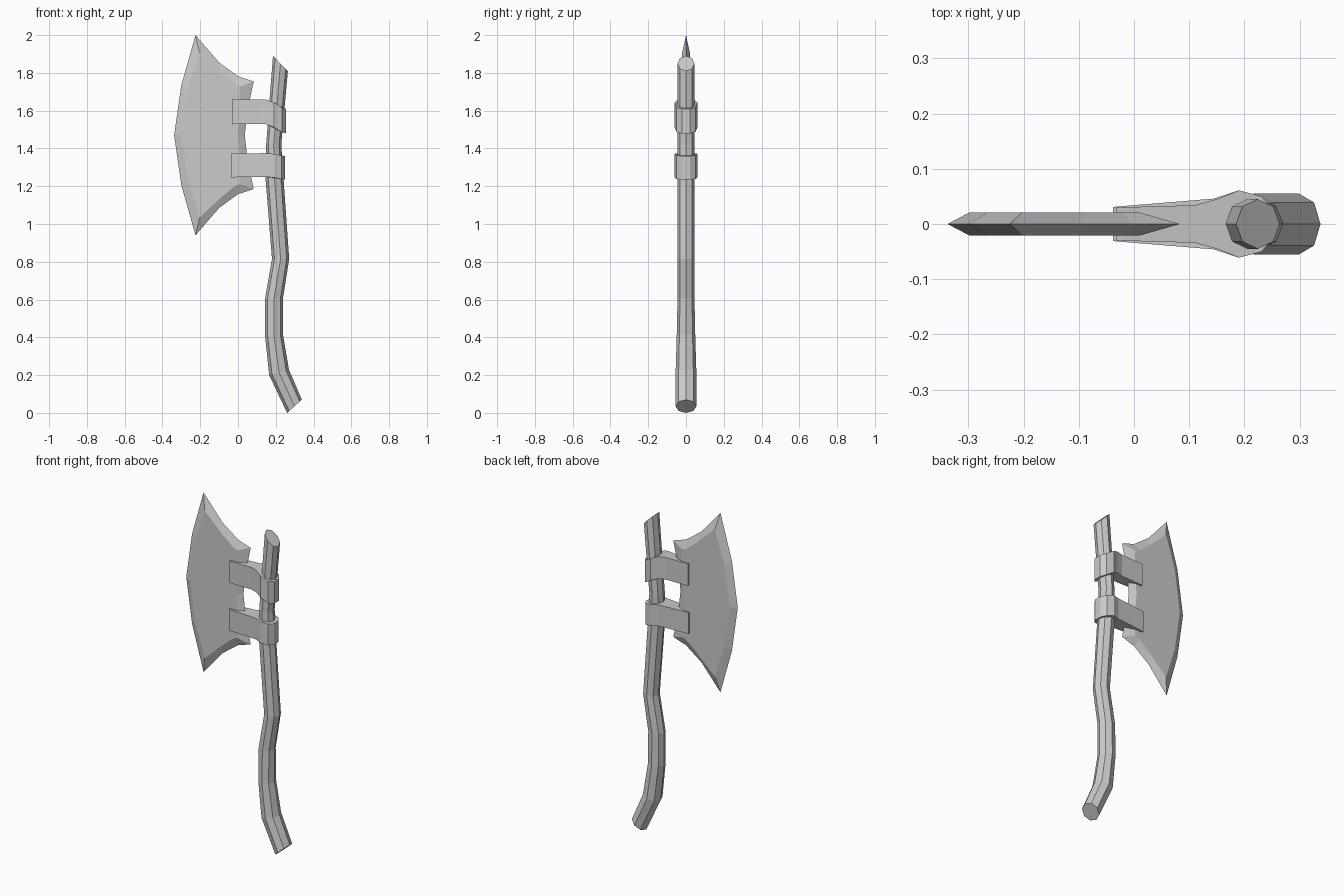
import bpy, bmesh, math

if "Cube" in bpy.data.objects:
    bpy.data.objects.remove(bpy.data.objects["Cube"])


def make_object(name, verts, faces):
    mesh = bpy.data.meshes.new(name)
    mesh.from_pydata(verts, [], faces)
    bm = bmesh.new()
    bm.from_mesh(mesh)
    bmesh.ops.recalc_face_normals(bm, faces=bm.faces)
    bm.to_mesh(mesh)
    bm.free()
    obj = bpy.data.objects.new(name, mesh)
    bpy.context.collection.objects.link(obj)
    return obj


def loft(name, rings):
    """Skin a list of equal-length rings and cap both ends."""
    n = len(rings[0])
    verts = [v for ring in rings for v in ring]
    faces = [list(range(n)), list(range((len(rings) - 1) * n, len(rings) * n))]
    for r in range(len(rings) - 1):
        for i in range(n):
            j = (i + 1) % n
            faces.append((r * n + i, r * n + j, (r + 1) * n + j, (r + 1) * n + i))
    return make_object(name, verts, faces)


# Handle: bent eight-sided stick; left x, left z, right x, right z, half depth
stations = [
    (0.26, 0.0, 0.338, 0.07, 0.055),
    (0.165, 0.20, 0.27, 0.228, 0.055),
    (0.143, 0.41, 0.238, 0.415, 0.049),
    (0.143, 0.605, 0.238, 0.605, 0.045),
    (0.18, 0.815, 0.271, 0.815, 0.045),
    (0.145, 1.25, 0.24, 1.255, 0.045),
    (0.149, 1.42, 0.229, 1.42, 0.045),
    (0.185, 1.89, 0.264, 1.81, 0.045),
]
rings = []
for lx, lz, rx, rz, depth in stations:
    ring = []
    for k in range(8):
        a = k * math.pi / 4
        c = math.cos(a) / 2
        ring.append(((lx + rx) / 2 + (rx - lx) * c, depth * math.sin(a),
                     (lz + rz) / 2 + (rz - lz) * c))
    rings.append(ring)
loft("handle", rings)

# Blade: upper half of sharp outline and of the raised flat, mirrored about MID
MID = 1.47
sharp = [(-0.338, 0), (-0.30, 0.265), (-0.225, 0.53), (-0.10, 0.385),
         (0.0, 0.312), (0.083, 0.285), (0.05, 0.13), (0.036, 0)]
flat = [(-0.298, 0), (-0.265, 0.24), (-0.203, 0.435), (-0.085, 0.325),
        (-0.02, 0.272), (0.01, 0.258), (0.01, 0.12), (0.0, 0)]


def blade_ring(half, y):
    full = half + [(x, -z) for x, z in half[-2:0:-1]]
    return [(x, y, MID + z) for x, z in full]


loft("blade", [blade_ring(flat, -0.021), blade_ring(sharp, 0), blade_ring(flat, 0.021)])


# Straps: solid wraps around the blade back and handle; x, half depth, bottom z
def strap(name, profile, height):
    loop = profile + [(x, -y, z) for x, y, z in reversed(profile)]
    loft(name, [[(x, -y, z + h) for x, y, z in loop] for h in (0, height)])


strap("upper_strap", [(-0.033, 0.030, 1.528), (0.11, 0.034, 1.530), (0.15, 0.045, 1.528),
                      (0.19, 0.061, 1.513), (0.232, 0.050, 1.487), (0.253, 0.022, 1.48)], 0.13)
strap("lower_strap", [(-0.038, 0.031, 1.247), (0.145, 0.046, 1.250), (0.19, 0.061, 1.246),
                      (0.230, 0.050, 1.238), (0.249, 0.022, 1.235)], 0.125)
